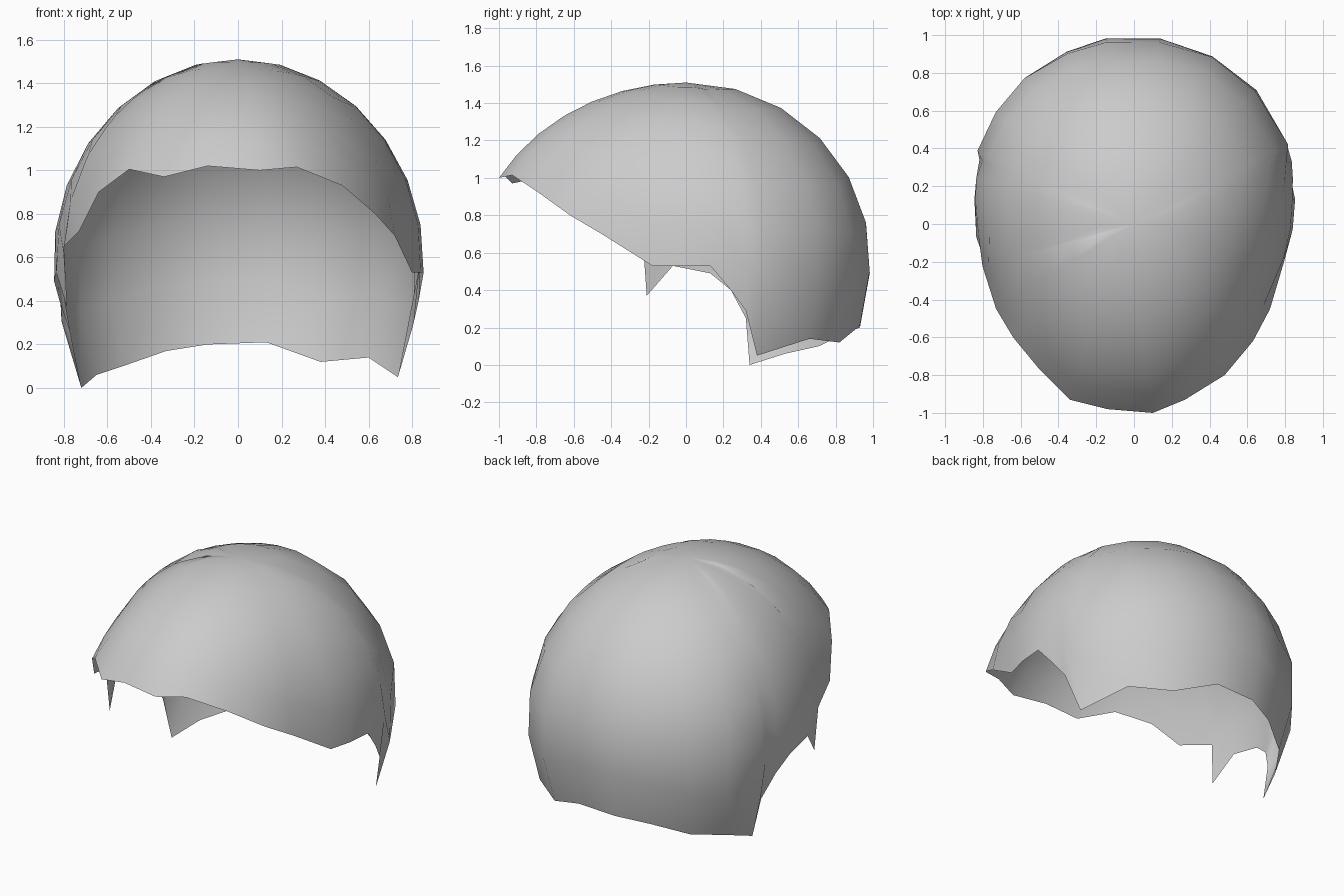
import bpy, bmesh
from mathutils import Vector

if "Cube" in bpy.data.objects:
    bpy.data.objects.remove(bpy.data.objects["Cube"])

# Egg-shaped dome: wider at the back, longer and sloping at the front
CENTRE_Z = 0.55

def radii(y, up):
    return 1.13 if y < 0 else 1.0, 0.96 if up > 0 else 1.1

def to_sphere(p):
    ry, rz = radii(p.y, p.z - CENTRE_Z)
    return Vector((p.x / (0.86 * (1 + 0.12 * p.y)), p.y / ry, (p.z - CENTRE_Z) / rz))

def to_dome(u):
    ry, rz = radii(u.y, u.z)
    y = u.y * ry
    return Vector((u.x * 0.86 * (1 + 0.12 * y), y, CENTRE_Z + u.z * rz))

# Ragged open edge, counter-clockwise from the front centre
rim = [Vector(p) for p in (
    (0.10, -1.0, 1.0), (0.27, -0.93, 1.015), (0.48, -0.80, 0.93),
    (0.63, -0.62, 0.80), (0.72, -0.45, 0.70), (0.80, -0.18, 0.53),
    (0.84, -0.03, 0.53), (0.853, 0.13, 0.53), (0.83, 0.24, 0.40),
    (0.805, 0.32, 0.29), (0.735, 0.38, 0.05), (0.60, 0.66, 0.14),
    (0.38, 0.82, 0.12), (0.13, 0.93, 0.21), (-0.14, 0.93, 0.20),
    (-0.33, 0.85, 0.17), (-0.53, 0.71, 0.10), (-0.65, 0.53, 0.06),
    (-0.72, 0.34, 0.0), (-0.77, 0.32, 0.25), (-0.82, 0.24, 0.40),
    (-0.845, 0.13, 0.49), (-0.835, -0.07, 0.53), (-0.785, -0.21, 0.37),
    (-0.80, -0.23, 0.65), (-0.73, -0.45, 0.72), (-0.64, -0.60, 0.90),
    (-0.50, -0.77, 1.005), (-0.34, -0.93, 0.97), (-0.14, -0.98, 1.02))]

# Sweep each rim point up over the dome to the crown
RINGS = 7
crown_dir = Vector((0, 0, 1))
bm = bmesh.new()
crown = bm.verts.new(to_dome(crown_dir))
columns = []
for p in rim:
    u = to_sphere(p).normalized()
    miss = p - to_dome(u)
    col = []
    for i in range(1, RINGS + 1):
        t = i / RINGS
        col.append(bm.verts.new(to_dome(crown_dir.slerp(u, t)) + miss * t ** 3))
    columns.append(col)

for a, b in zip(columns, columns[1:] + columns[:1]):
    bm.faces.new((crown, a[0], b[0]))
    for i in range(RINGS - 1):
        bm.faces.new((a[i], a[i + 1], b[i + 1], b[i]))

for f in bm.faces:
    f.smooth = True
mesh = bpy.data.meshes.new("hair_cap")
bm.to_mesh(mesh)
bm.free()
cap = bpy.data.objects.new("hair_cap", mesh)
bpy.context.collection.objects.link(cap)
